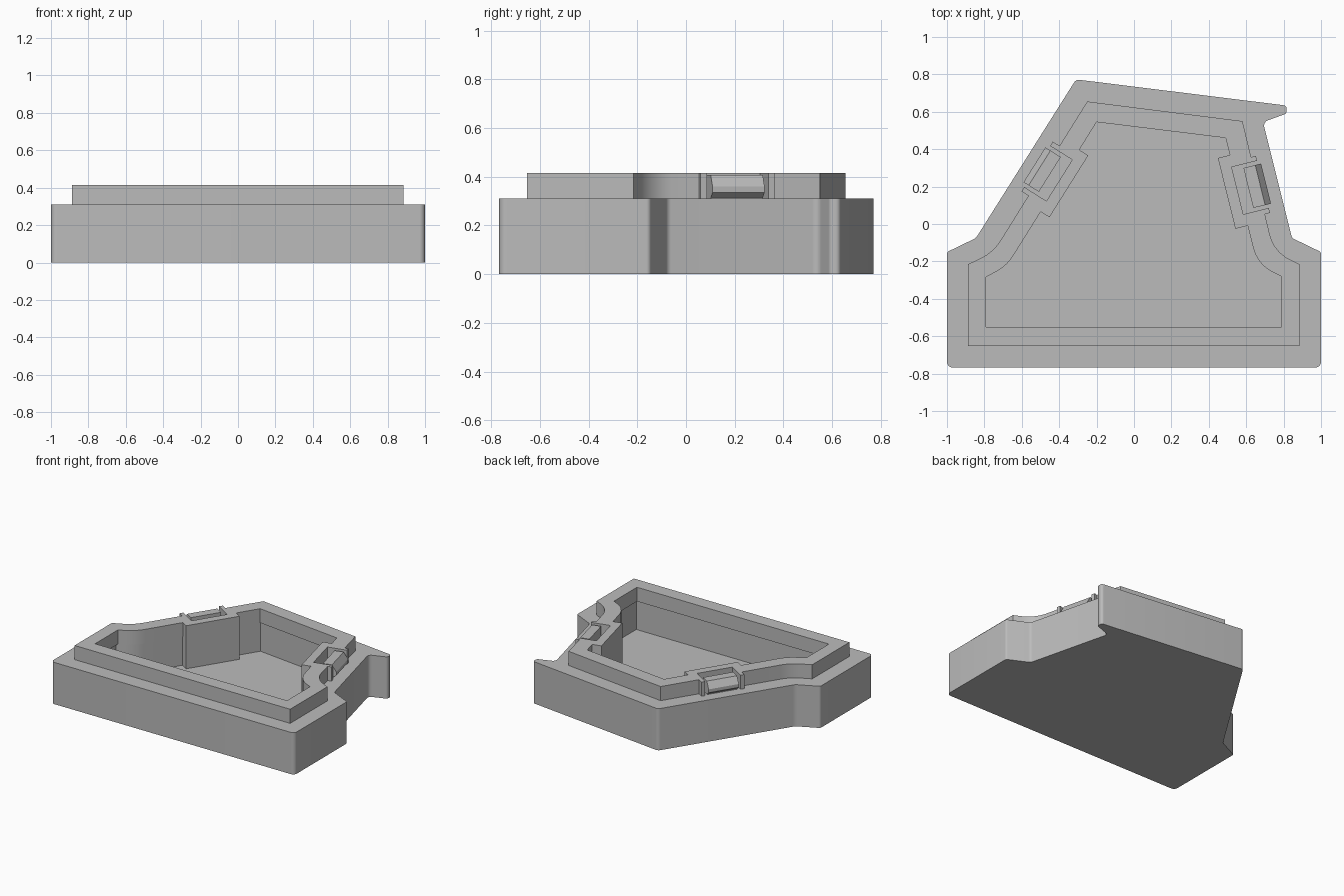
import bpy, bmesh, math
from mathutils import Vector

cube = bpy.data.objects.get("Cube")
if cube:
    bpy.data.objects.remove(cube, do_unlink=True)

LEDGE, TOP, FLOOR = 0.31, 0.415, 0.095

grey = bpy.data.materials.new("plain grey")
grey.use_nodes = True
grey.diffuse_color = (0.5, 0.5, 0.5, 1)
grey.node_tree.nodes["Principled BSDF"].inputs["Base Color"].default_value = (0.5, 0.5, 0.5, 1)


def rounded(corners, steps=8):
    """Outline from (x, y, radius) corners, with arcs where radius > 0."""
    out = []
    for i, (x, y, r) in enumerate(corners):
        p = Vector((x, y))
        if r == 0:
            out.append(p)
            continue
        a = (Vector(corners[i - 1][:2]) - p).normalized()
        b = (Vector(corners[(i + 1) % len(corners)][:2]) - p).normalized()
        half = a.angle(b) / 2
        mid = (a + b).normalized()
        centre = p + mid * (r / math.sin(half))
        start = a * (r / math.tan(half)) + p - centre
        end = b * (r / math.tan(half)) + p - centre
        sweep = start.angle_signed(end)
        for k in range(steps + 1):
            ang = -sweep * k / steps
            c, s = math.cos(ang), math.sin(ang)
            out.append(centre + Vector((c * start.x - s * start.y, s * start.x + c * start.y)))
    return out


def extrude(name, points, vec):
    bm = bmesh.new()
    face = bm.faces.new([bm.verts.new(p) for p in points])
    res = bmesh.ops.extrude_face_region(bm, geom=[face])
    moved = [g for g in res["geom"] if isinstance(g, bmesh.types.BMVert)]
    bmesh.ops.translate(bm, verts=moved, vec=vec)
    bmesh.ops.recalc_face_normals(bm, faces=bm.faces)
    mesh = bpy.data.meshes.new(name)
    bm.to_mesh(mesh)
    bm.free()
    mesh.materials.append(grey)
    obj = bpy.data.objects.new(name, mesh)
    bpy.context.collection.objects.link(obj)
    return obj


def prism(name, outline, z0, z1):
    return extrude(name, [(p[0], p[1], z0) for p in outline], (0, 0, z1 - z0))


def combine(target, tool, operation):
    mod = target.modifiers.new("cut", 'BOOLEAN')
    mod.operation, mod.solver, mod.object = operation, 'EXACT', tool
    bpy.context.view_layer.objects.active = target
    bpy.ops.object.modifier_apply(modifier=mod.name)
    bpy.data.objects.remove(tool, do_unlink=True)


# Outer base with the hooked rear corner
base = rounded([(-1, -0.767, 0.03), (1, -0.767, 0.03), (1, -0.15, 0.02),
                (0.845, -0.075, 0.03), (0.69, 0.545, 0.03), (0.815, 0.59, 0.02),
                (0.817, 0.633, 0.02), (-0.31, 0.773, 0.03),
                (-0.845, -0.075, 0.06), (-1, -0.15, 0.02)])
# Raised rim and the hollow inside it
rim = rounded([(-0.887, -0.652, 0), (0.885, -0.652, 0), (0.885, -0.215, 0),
               (0.748, -0.148, 0.2), (0.58, 0.55, 0), (-0.25, 0.655, 0),
               (-0.753, -0.151, 0.25), (-0.887, -0.215, 0)])
hollow = rounded([(-0.79, -0.55, 0), (0.788, -0.55, 0), (0.788, -0.28, 0),
                  (0.66, -0.218, 0.2), (0.49, 0.46, 0), (-0.2, 0.545, 0),
                  (-0.68, -0.225, 0.25), (-0.79, -0.283, 0)])

tray = prism("tray", base, 0, LEDGE)
combine(tray, prism("rim", rim, LEDGE - 0.1, TOP), 'UNION')
combine(tray, prism("upper_hollow", hollow, LEDGE - 0.05, TOP + 0.1), 'DIFFERENCE')
combine(tray, prism("lower_hollow", [p * 1.015 for p in hollow], FLOOR, LEDGE), 'DIFFERENCE')

# Snap clips in the two slanted side walls: name, outward normal, distance, shift along wall
for side, normal, dist, shift in (("left", (0.97, 0.24), 0.52, 0.04),
                                  ("right", (-0.847, 0.532), 0.402, -0.015)):
    n = Vector(normal).normalized()
    t = Vector((-n.y, n.x)) if n.x > 0 else Vector((n.y, -n.x))
    origin = n * dist + t * shift

    def box(name, n0, n1, half, z0, z1):
        pts = [origin + n * a + t * b for a, b in
               ((n0, -half), (n1, -half), (n1, half), (n0, half))]
        return prism(name, pts, z0, z1)

    combine(tray, box("housing", 0, 0.12, 0.195, FLOOR - 0.02, TOP), 'UNION')
    combine(tray, box("cheeks", 0.1, 0.2, 0.157, LEDGE - 0.02, TOP), 'UNION')
    combine(tray, box("slot", 0.06, 0.26, 0.13, LEDGE, TOP + 0.1), 'DIFFERENCE')

    # Latch bar with a bevelled nose
    profile = [(0.12, LEDGE - 0.01), (0.19, LEDGE - 0.01), (0.19, 0.315), (0.217, 0.335),
               (0.217, 0.36), (0.185, 0.408), (0.12, 0.408)]
    start = origin - t * 0.11
    extrude(side + "_clip", [(*(start + n * a), z) for a, z in profile], (*(t * 0.22), 0))

# Soft corners, crisp edges
bpy.ops.object.select_all(action='DESELECT')
tray.select_set(True)
bpy.context.view_layer.objects.active = tray
bpy.ops.object.shade_smooth_by_angle(angle=math.radians(30))
